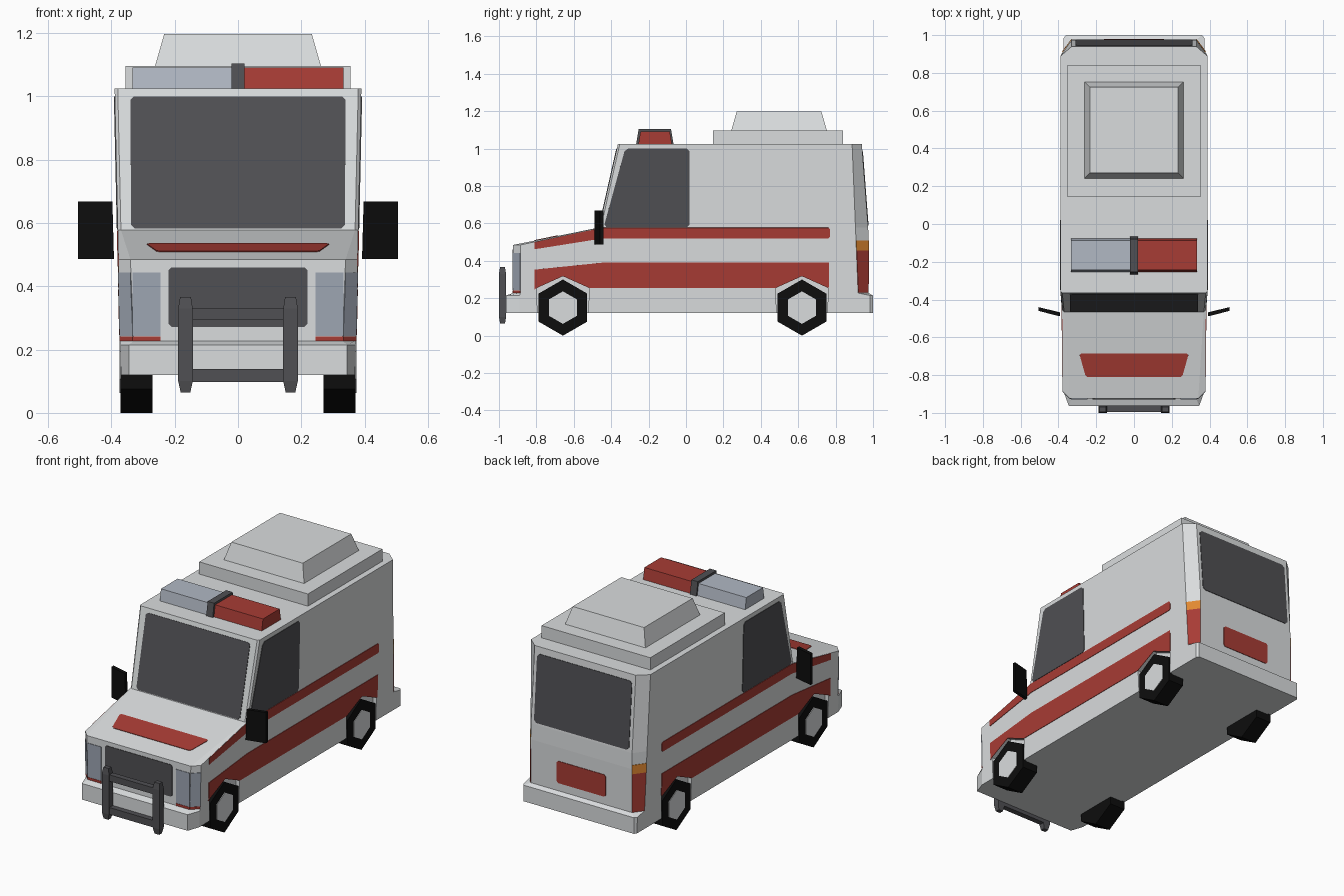
import bpy, bmesh, math
from mathutils import Vector
from mathutils.geometry import normal

if "Cube" in bpy.data.objects:
    bpy.data.objects.remove(bpy.data.objects["Cube"])


def material(name, r, g, b):
    m = bpy.data.materials.new(name)
    m.diffuse_color = (r, g, b, 1)
    m.use_nodes = True
    m.node_tree.nodes["Principled BSDF"].inputs["Base Color"].default_value = m.diffuse_color
    return m


WHITE = material("body white", .70, .72, .73)
RED = material("signal red", .39, .045, .035)
DARK = material("dark grey glass", .08, .08, .087)
BLACK = material("rubber black", .004, .004, .004)
LAMP = material("headlight grey", .34, .38, .45)
CLEAR = material("clear beacon", .44, .48, .55)
ORANGE = material("indicator orange", .75, .25, .03)


def finish(name, bm, mat):
    bmesh.ops.recalc_face_normals(bm, faces=bm.faces)
    me = bpy.data.meshes.new(name)
    bm.to_mesh(me)
    bm.free()
    me.materials.append(mat)
    ob = bpy.data.objects.new(name, me)
    bpy.context.collection.objects.link(ob)
    return ob


def loft(name, rings, mat):
    """Closed solid through rings that share a point count."""
    bm = bmesh.new()
    vs = [[bm.verts.new(p) for p in r] for r in rings]
    n = len(vs[0])
    for a, b in zip(vs, vs[1:]):
        for i in range(n):
            j = (i + 1) % n
            bm.faces.new((a[i], a[j], b[j], b[i]))
    bm.faces.new(vs[0][::-1])
    bm.faces.new(vs[-1])
    return finish(name, bm, mat)


def prism(name, pts, vec, mat):
    a = [Vector(p) for p in pts]
    return loft(name, [a, [p + Vector(vec) for p in a]], mat)


def rect(x0, x1, y0, y1, z):
    return [(x0, y0, z), (x1, y0, z), (x1, y1, z), (x0, y1, z)]


def box(name, x0, x1, y0, y1, z0, z1, mat, tx=0, ty=0):
    """Box whose top is drawn in by tx, ty."""
    return loft(name, [rect(x0, x1, y0, y1, z0),
                       rect(x0 + tx, x1 - tx, y0 + ty, y1 - ty, z1)], mat)


def plate(name, pts, mat, corner=0):
    """Thin painted panel straddling the surface, optionally with cut corners."""
    pts = [Vector(p) for p in pts]
    n = normal(pts[:4]) if len(pts) == 4 else Vector((1, 0, -.022)).normalized()
    if corner:
        cut = []
        for i, p in enumerate(pts):
            for q in (pts[i - 1], pts[(i + 1) % len(pts)]):
                cut.append(p + (q - p).normalized() * corner)
        pts = cut
    return prism(name, [p - n * .003 for p in pts], n * .006, mat)


def flip(pts, s):
    return [(s * x, y, z) for x, y, z in pts]


def side(z):
    return .37 + .022 * (z - .12)


# body: plan outlines stacked from sill to roof
# (z, front y, front half width, side front y, side rear y, rear half width, rear y)
LEVELS = [(.12, -.963, .345, -.89, .985, .36, 1.0),
          (.215, -.963, .345, -.89, .985, .36, 1.0),
          (.228, -.925, .33, -.885, .92, .33, .975),
          (.485, -.925, .34, -.885, .91, .33, .977),
          (.578, -.465, .37, -.455, .906, .33, .974),
          (1.025, -.364, .38, -.354, .888, .33, .94)]
rings = []
for z, yf, xf, ys, yt, xr, yr in LEVELS:
    half = [(xf, yf, z), (side(z), ys, z), (side(z), yt, z), (xr, yr, z)]
    rings.append(half + flip(half[::-1], -1))
body = loft("van_body", rings, WHITE)

# wheel arches cut into the sides
AXLES = {"front": -.658, "rear": .62}
ARCH = [(-.14, .255), (0, .318), (.14, .255), (.135, .08), (-.135, .08)]
for s in (1, -1):
    for y in AXLES.values():
        cutter = prism("arch_cutter", [(s * .35, y + a, z) for a, z in ARCH],
                       (s * .1, 0, 0), WHITE)
        cutter.hide_render = True
        mod = body.modifiers.new("arch", 'BOOLEAN')
        mod.operation = 'DIFFERENCE'
        mod.solver = 'EXACT'
        mod.object = cutter
        bpy.context.view_layer.objects.active = body
        bpy.ops.object.modifier_apply(modifier=mod.name)
        bpy.data.objects.remove(cutter)


def hexagon(x, y, r):
    return [(x, y + r * math.sin(k * math.pi / 3), .15 + r * math.cos(k * math.pi / 3))
            for k in range(6)]


SIDE_PANELS = {
    "side_window": (DARK, .015, [(-.44, .58), (.02, .58), (.02, 1.0), (-.325, 1.0)]),
    "upper_stripe": (RED, .008, [(-.45, .52), (.77, .52), (.77, .577), (-.45, .577)]),
    "bonnet_stripe": (RED, 0, [(-.81, .462), (-.445, .52), (-.445, .577), (-.81, .5)]),
    "lower_stripe": (RED, 0, [(.765, .39), (-.45, .39), (-.81, .353), (-.81, .246),
                              (-.798, .255), (-.658, .318), (-.518, .255), (.48, .255),
                              (.62, .318), (.76, .255), (.765, .262)]),
}


def front_corner(z0, z1):
    inner = [(.33 + .039 * (z - .228), -.925, z) for z in (z0, z1)]
    return [inner[0], (side(z0), -.885, z0), (side(z1), -.885, z1), inner[1]]


def rear_corner(z0, z1):
    def at(z):
        return (.33, .975 + .006 * (z - .228), z), (side(z), .92 - .04 * (z - .228), z)
    (a, b), (c, d) = at(z0), at(z1)
    return [a, b, d, c]


for s, tag in ((1, "right"), (-1, "left")):
    # windows and stripes on the sides
    for name, (mat, corner, pts) in SIDE_PANELS.items():
        q = flip([(side(z), y, z) for y, z in pts], s)
        if s < 0 and len(q) > 4:   # keep the symmetric offset for the long stripe
            q = [(x, y, z) for x, y, z in q]
        plate(f"{tag}_{name}", q, mat, corner)
    # wheels
    for end, y in AXLES.items():
        prism(f"{tag}_{end}_tyre", hexagon(s * .271, y, .15), (s * .101, 0, 0), BLACK)
        prism(f"{tag}_{end}_hub", hexagon(s * .365, y, .087), (s * .010, 0, 0), WHITE)
    # headlights wrapping the front corners, red trim below
    for name, z0, z1, mat in (("headlight", .243, .443, LAMP),
                              ("front_trim", .228, .242, RED)):
        plate(f"{tag}_{name}", flip([(.245, -.925, z0), (.334, -.925, z0),
                                     (.334, -.925, z1), (.245, -.925, z1)], s), mat)
        plate(f"{tag}_{name}_corner", flip(front_corner(z0, z1), s), mat)
    # tail lights on the rear corners
    plate(f"{tag}_tail_light", flip(rear_corner(.23, .455), s), RED)
    plate(f"{tag}_indicator", flip(rear_corner(.455, .508), s), ORANGE)
    # door mirrors
    prism(f"{tag}_mirror", flip([(.392, -.488, .487), (.505, -.46, .487),
                                 (.505, -.46, .668), (.397, -.488, .668)], s),
          (0, .02, 0), BLACK)
    # bull bar posts with tapered ends
    x = s * .166
    loft(f"{tag}_bull_bar_post",
         [rect(x - w, x + w, -1 + d, -.962 - d, z)
          for z, w, d in ((.064, .015, .006), (.1, .023, 0), (.33, .023, 0), (.367, .017, .006))],
         DARK)

# bull bar cross bars
for name, z0, z1 in (("upper", .294, .332), ("lower", .098, .139)):
    box(f"bull_bar_{name}_rail", -.15, .15, -.995, -.962, z0, z1, DARK)

# windscreen, grille and bonnet flash
def screen_y(z):
    return -.465 + .226 * (z - .578)


def bonnet_z(y):
    return .485 + .202 * (y + .925)


plate("windscreen", [(x, screen_y(z), z) for x, z in
                     ((-.338, .582), (.338, .582), (.34, 1.0), (-.34, 1.0))], DARK, .012)
plate("grille", [(-.22, -.925, .272), (.22, -.925, .272),
                 (.22, -.925, .46), (-.22, -.925, .46)], DARK, .01)
plate("bonnet_flash", [(x, y, bonnet_z(y)) for x, y in
                       ((-.255, -.81), (.255, -.81), (.29, -.685), (-.29, -.685))], RED, .01)

# rear window and rear panel
plate("rear_window", [(x, .974 - .0761 * (z - .578), z) for x, z in
                      ((-.31, .59), (.31, .59), (.31, .985), (-.31, .985))], DARK, .015)
plate("rear_panel", [(-.16, .9755, .275), (.16, .9755, .275),
                     (.16, .9765, .405), (-.16, .9765, .405)], RED, .01)

# roof unit
box("roof_base", -.355, .355, .145, .84, 1.02, 1.097, WHITE)
box("roof_vent", -.264, .264, .24, .755, 1.09, 1.198, WHITE, .031, .031)

# beacon bar
box("beacon_red", 0, .333, -.255, -.075, 1.02, 1.092, RED, 0, .012)
box("beacon_clear", -.333, 0, -.255, -.075, 1.02, 1.092, CLEAR, 0, .012)
box("beacon_clip", -.021, .021, -.267, -.066, 1.02, 1.105, DARK, 0, .014)
